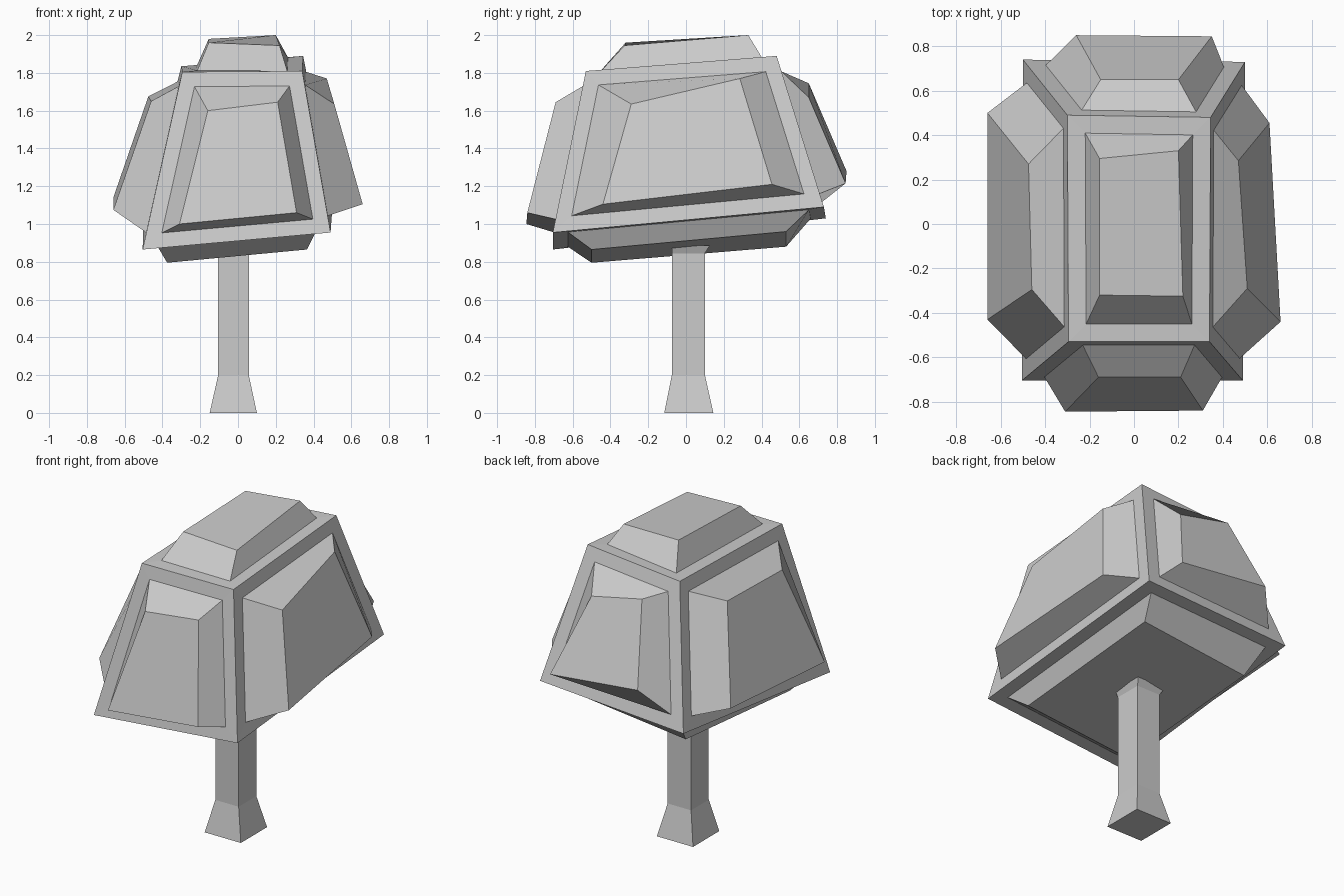
import bpy, bmesh
from mathutils import Vector


def finish(bm, name):
    bmesh.ops.recalc_face_normals(bm, faces=bm.faces[:])
    mesh = bpy.data.meshes.new(name)
    bm.to_mesh(mesh)
    bm.free()
    obj = bpy.data.objects.new(name, mesh)
    bpy.context.collection.objects.link(obj)
    return obj


# Trunk: square sections (x0, x1, y0, y1, z), flared at the foot
sections = [
    (-0.15, 0.10, -0.115, 0.145, 0.0),
    (-0.105, 0.057, -0.075, 0.10, 0.20),
    (-0.105, 0.057, -0.075, 0.10, 0.845),
    (-0.125, 0.075, -0.075, 0.125, 0.885),
]
bm = bmesh.new()
rings = [[bm.verts.new(p) for p in ((a, c, z), (b, c, z), (b, d, z), (a, d, z))]
         for a, b, c, d, z in sections]
bm.faces.new(rings[0])
bm.faces.new(rings[-1])
for low, high in zip(rings, rings[1:]):
    for i in range(4):
        j = (i + 1) % 4
        bm.faces.new((low[i], low[j], high[j], high[i]))
finish(bm, "trunk")

# Crown: slightly skewed tapered block
core = [
    (-0.505, -0.705, 0.865), (0.49, -0.705, 0.955), (0.50, 0.73, 1.09), (-0.50, 0.74, 1.03),
    (-0.295, -0.53, 1.805), (0.34, -0.53, 1.81), (0.345, 0.48, 1.89), (-0.30, 0.49, 1.835),
]
# Each side: core corners, then the raised panel's outer corners
sides = [
    ((0, 1, 5, 4), [(-0.31, -0.845, 1.0), (0.31, -0.84, 1.06), (0.21, -0.69, 1.645), (-0.16, -0.69, 1.60)]),
    ((1, 2, 6, 5), [(0.66, -0.44, 1.105), (0.61, 0.455, 1.21), (0.47, 0.285, 1.77), (0.51, -0.29, 1.635)]),
    ((2, 3, 7, 6), [(0.35, 0.845, 1.215), (-0.26, 0.85, 1.28), (-0.15, 0.65, 1.745), (0.20, 0.65, 1.67)]),
    ((3, 0, 4, 7), [(-0.66, 0.50, 1.14), (-0.66, -0.43, 1.075), (-0.46, -0.295, 1.65), (-0.475, 0.27, 1.675)]),
    ((4, 5, 6, 7), [(-0.155, -0.32, 1.96), (0.22, -0.325, 1.945), (0.20, 0.33, 2.0), (-0.155, 0.295, 1.98)]),
    ((3, 2, 1, 0), [(-0.37, 0.53, 0.88), (0.365, 0.53, 0.96), (0.365, -0.50, 0.865), (-0.375, -0.50, 0.795)]),
]
bm = bmesh.new()
verts = [bm.verts.new(p) for p in core]
faces = [bm.faces.new([verts[i] for i in ids]) for ids, _ in sides]
bm.normal_update()

# Inset every side, then raise its panel to the outer corners
bmesh.ops.inset_individual(bm, faces=faces, thickness=0.08, use_even_offset=True)
for face, (_, outer) in zip(faces, sides):
    top = bmesh.ops.extrude_discrete_faces(bm, faces=[face])["faces"][0]
    for v in top.verts:
        v.co = min((Vector(p) for p in outer), key=lambda p: (p - v.co).length)
finish(bm, "crown")
